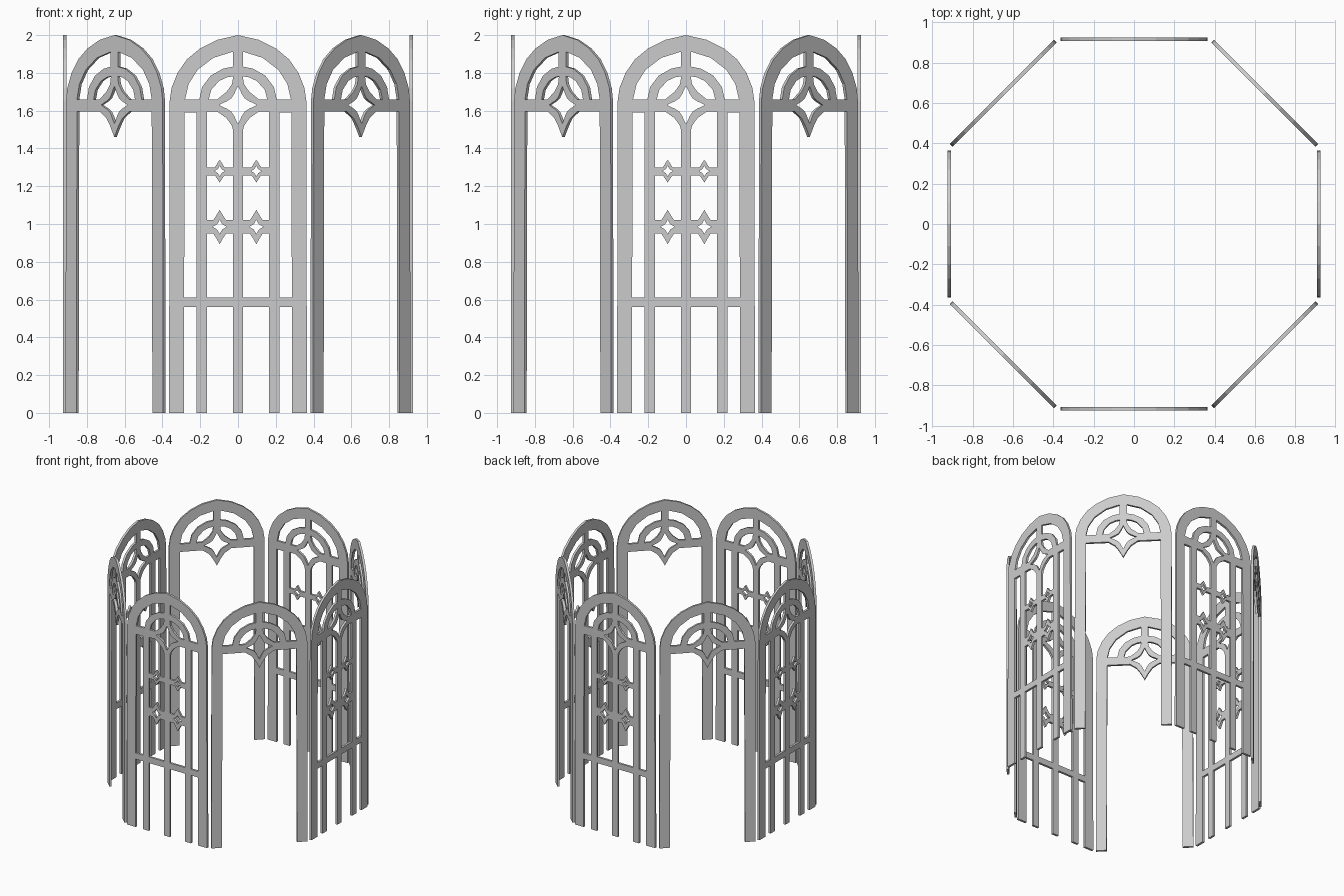
import bpy, bmesh
from math import pi, sin, cos

if "Cube" in bpy.data.objects:
    bpy.data.objects.remove(bpy.data.objects["Cube"])

THICK, APOTHEM, STAR_Z = 0.018, 0.917, 1.63

# Half profiles (x > 0), given as (x, z)
outer_arch = [(.362, 1.65), (.352, 1.72), (.32, 1.80), (.27, 1.872),
              (.20, 1.93), (.11, 1.975), (0, 2.0)]
head_foot = [(.285, 0), (.365, 0)]
window_feet = [(.027, 0), (.027, .56), (.165, .56), (.165, 0),
               (.22, 0), (.22, .56), (.285, .56)]
star_curve = [(.11, .035), (.06, .07), (.032, .11)]   # offsets from the star centre


def mirror(pts):
    return [(-x, z) for x, z in reversed(pts)]


def star(cx, cz, r, waist):
    """Four-pointed star opening with concave sides."""
    pts = []
    for i in range(4):
        a = i * pi / 2
        pts.append((cx + r * cos(a), cz + r * sin(a)))
        for t in (pi / 4 - .42, pi / 4, pi / 4 + .42):
            d = waist if abs(t - pi / 4) < .01 else waist * 1.2
            pts.append((cx + d * cos(a + t), cz + d * sin(a + t)))
    return pts


def both(holes):
    return holes + [mirror(h) for h in holes]


# Openings in the arched head, shared by every panel
spandrel = [(.225, 1.66), (.28, 1.66), (.262, 1.74), (.215, 1.815), (.13, 1.88),
            (.027, 1.912), (.027, 1.833), (.08, 1.822), (.145, 1.785), (.19, 1.725),
            (.205, 1.66)]
crescent = [(.155, 1.66), (.142, 1.71), (.10, 1.757), (.06, 1.776), (.025, 1.782),
            (.032, 1.74), (.06, 1.70), (.11, 1.66)]
head_holes = both([spandrel[1:], crescent]) + [star(0, STAR_Z, .10, .05)]

# Window lights, with small star crossbars between them
SX = .097
side_slot = [(.22, .61), (.285, .61), (.283, 1.59), (.22, 1.59)]
low_light = [(.027, .61), (.165, .61), (.165, .95), (SX + .034, .95),
             (SX + .018, .925), (SX, .893), (SX - .018, .925), (SX - .034, .95), (.027, .95)]
mid_light = [(.027, 1.02), (SX - .034, 1.02), (SX - .018, 1.045), (SX, 1.075),
             (SX + .018, 1.045), (SX + .034, 1.02), (.165, 1.02), (.165, 1.258),
             (SX + .026, 1.258), (SX, 1.22), (SX - .026, 1.258), (.027, 1.258)]
top_light = [(.027, 1.30), (SX - .026, 1.30), (SX, 1.34), (SX + .026, 1.30),
             (.165, 1.30), (.165, 1.595)]
top_light += [(x, STAR_Z - z) for x, z in star_curve] + [(.027, 1.50)]
window_holes = head_holes + both([side_slot, low_light, mid_light, top_light,
                                  star(SX, .985, .038, .02),
                                  star(SX, 1.28, .028, .015)])

# Outlines
half = window_feet + head_foot + outer_arch
window_outline = half + mirror(half[:-1])
door_half = [(x, STAR_Z - z) for x, z in reversed(star_curve)] + [(.28, 1.595)]
door_half = [(0, 1.46)] + door_half + head_foot + outer_arch
door_outline = door_half + mirror(door_half[1:-1])


def plate(name, loops):
    """Solid plate from an outline and its openings, standing in the XZ plane."""
    cu = bpy.data.curves.new(name, 'CURVE')
    cu.dimensions, cu.fill_mode, cu.extrude = '2D', 'BOTH', THICK / 2
    for loop in loops:
        sp = cu.splines.new('POLY')
        sp.points.add(len(loop) - 1)
        for p, (x, z) in zip(sp.points, loop):
            p.co = (x, z, 0, 1)
        sp.use_cyclic_u = True
    tmp = bpy.data.objects.new(name, cu)
    bpy.context.collection.objects.link(tmp)
    dg = bpy.context.evaluated_depsgraph_get()
    me = bpy.data.meshes.new_from_object(tmp.evaluated_get(dg))
    bpy.data.objects.remove(tmp)
    bm = bmesh.new()
    bm.from_mesh(me)
    bmesh.ops.remove_doubles(bm, verts=bm.verts, dist=1e-4)
    for v in bm.verts:
        x, z, y = v.co
        v.co = (x, -y, z)
    bmesh.ops.recalc_face_normals(bm, faces=bm.faces)
    for f in bm.faces:
        f.smooth = False
    bm.to_mesh(me)
    bm.free()
    return me


window = plate("window_panel", [window_outline] + window_holes)
door = plate("open_arch_panel", [door_outline] + head_holes)

# Octagonal ring: windows on the main sides, open arches on the diagonals
for i in range(8):
    a = i * pi / 4
    ob = bpy.data.objects.new("open_arch_panel" if i % 2 else "window_panel",
                              door if i % 2 else window)
    ob.location = (APOTHEM * sin(a), -APOTHEM * cos(a), 0)
    ob.rotation_euler = (0, 0, a)
    bpy.context.collection.objects.link(ob)
